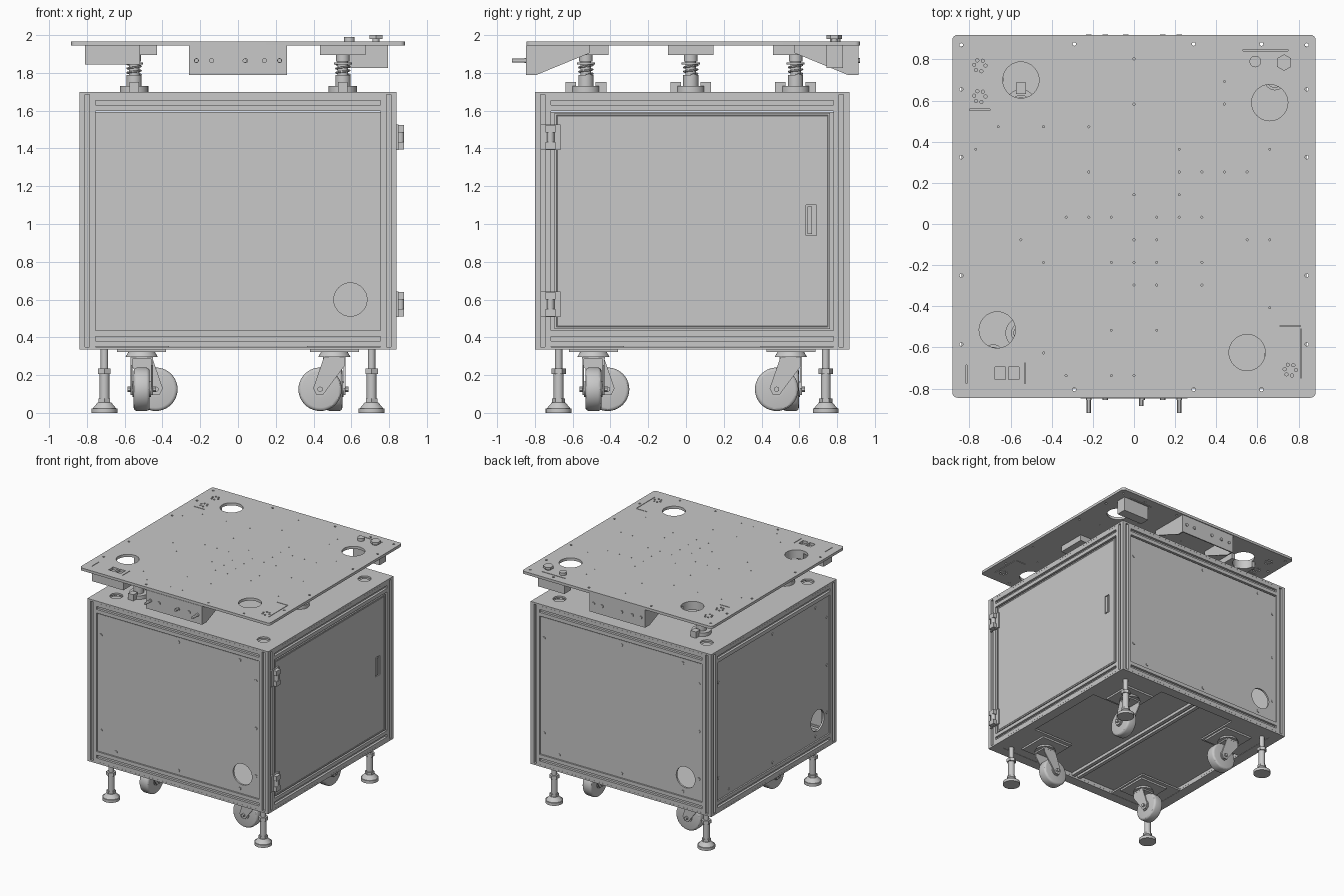
import bpy, bmesh, math
from mathutils import Matrix, Vector

if "Cube" in bpy.data.objects:
    bpy.data.objects.remove(bpy.data.objects["Cube"])

GREY = (0.58, 0.58, 0.58, 1)
metal = bpy.data.materials.new("plain_grey")
metal.use_nodes = True
metal.diffuse_color = GREY
metal.node_tree.nodes["Principled BSDF"].inputs["Base Color"].default_value = GREY
MID = 0.0325   # depth centre of the cabinet
made = []


def finish(name, bm, matrix=None):
    bmesh.ops.recalc_face_normals(bm, faces=bm.faces)
    me = bpy.data.meshes.new(name)
    bm.to_mesh(me)
    bm.free()
    if matrix:
        me.transform(matrix)
    me.materials.append(metal)
    ob = bpy.data.objects.new(name, me)
    bpy.context.collection.objects.link(ob)
    made.append(ob)
    return ob


def add_box(bm, lo, hi):
    lo, hi = Vector(lo), Vector(hi)
    m = Matrix.Translation((lo + hi) / 2) @ Matrix.Diagonal((*(hi - lo), 1))
    bmesh.ops.create_cube(bm, size=1, matrix=m)


def add_cyl(bm, c, r, h, axis="z", r2=None, n=32):
    turn = Matrix.Rotation(-math.pi / 2, 4, "X") if axis == "y" else Matrix()
    bmesh.ops.create_cone(bm, cap_ends=True, segments=n, radius1=r, depth=h,
                          radius2=r if r2 is None else r2,
                          matrix=Matrix.Translation(c) @ turn)


def box(name, lo, hi, matrix=None):
    bm = bmesh.new()
    add_box(bm, lo, hi)
    return finish(name, bm, matrix)


def cyl(name, c, r, h, axis="z", r2=None, n=32, matrix=None):
    bm = bmesh.new()
    add_cyl(bm, c, r, h, axis, r2, n)
    return finish(name, bm, matrix)


def prism(name, pts, axis, lo, hi, matrix=None):
    place = {"x": lambda a, b, t: (t, a, b), "y": lambda a, b, t: (a, t, b),
             "z": lambda a, b, t: (a, b, t)}[axis]
    bm = bmesh.new()
    ends = [[bm.verts.new(place(a, b, t)) for a, b in pts] for t in (lo, hi)]
    for ring in ends:
        bm.faces.new(ring)
    for i in range(len(pts)):
        j = (i + 1) % len(pts)
        bm.faces.new((ends[0][i], ends[0][j], ends[1][j], ends[1][i]))
    return finish(name, bm, matrix)


def slotted_beam(name, a, b, axis, lo, hi, half=0.0425, slot=0.012, depth=0.02):
    side = [(-half, -half), (-slot, -half), (-slot, depth - half),
            (slot, depth - half), (slot, -half)]
    pts = []
    for k in range(4):
        c, s = round(math.cos(k * math.pi / 2)), round(math.sin(k * math.pi / 2))
        pts += [(a + c * u - s * v, b + s * u + c * v) for u, v in side]
    return prism(name, pts, axis, lo, hi)


def cut(ob, bm):
    tool = finish("cutter", bm)
    tool.hide_render = True
    mod = ob.modifiers.new("holes", "BOOLEAN")
    mod.operation, mod.solver, mod.object = "DIFFERENCE", "EXACT", tool
    dg = bpy.context.evaluated_depsgraph_get()
    me = bpy.data.meshes.new_from_object(ob.evaluated_get(dg))
    ob.modifiers.clear()
    ob.data = me
    made.remove(tool)
    bpy.data.objects.remove(tool)


def add_ports(bm):
    for x, y in ((-0.55, 0.70), (0.66, 0.59), (-0.665, -0.515), (0.55, -0.625)):
        add_cyl(bm, (x, y, 1.93), 0.088, 0.12, n=40)


# Cabinet frame: slotted posts and rails
PX, PY = 0.7975, 0.79
for sx in (-1, 1):
    for sy in (-1, 1):
        slotted_beam("corner_post", sx * PX, MID + sy * PY, "z", 0.35, 1.69)
for z in (0.393, 1.642):
    for s in (-1, 1):
        slotted_beam("cross_rail", MID + s * PY, z, "x", -0.755, 0.755)
        slotted_beam("side_rail", s * PX, z, "y", MID - 0.7475, MID + 0.7475)
slotted_beam("floor_beam", 0, 0.393, "y", MID - 0.7475, MID + 0.7475)
box("floor_panel", (-0.77, MID - 0.76, 0.375), (0.77, MID + 0.76, 0.385))
skirt = box("bottom_skirt", (-0.84, MID - 0.8325, 0.335), (0.84, MID + 0.8325, 0.35))
bm = bmesh.new()
add_box(bm, (-0.755, MID - 0.7475, 0.3), (0.755, MID + 0.7475, 0.4))
cut(skirt, bm)

# Cabinet top with four round wells over the feet
top = box("cabinet_top", (-0.84, MID - 0.8325, 1.685), (0.84, MID + 0.8325, 1.70))
wells = [(sx * 0.685, MID + sy * 0.67) for sx in (-1, 1) for sy in (-1, 1)]
bm = bmesh.new()
for x, y in wells:
    add_cyl(bm, (x, y, 1.69), 0.05, 0.1)
cut(top, bm)
for x, y in wells:
    cyl("well_cup", (x, y, 1.667), 0.04, 0.03)

# Screwed panels on three sides, each with a round cable hole
screws = [(-0.72, 1.42), (-0.72, 0.62), (0.72, 1.42), (0.72, 1.02), (0.72, 0.62),
          (0, 1.555), (0.57, 1.555), (-0.58, 0.475), (0, 0.475), (0.57, 0.475)]
for name, angle, reach, half in (("front", 0, PY, 0.755), ("back", math.pi, PY, 0.755),
                                 ("right", -math.pi / 2, PX, 0.7475)):
    m = Matrix.Translation((0, MID, 0)) @ Matrix.Rotation(angle, 4, "Z")
    panel = box(name + "_panel", (-half, -reach - 0.032, 0.437),
                (half, -reach - 0.017, 1.592))
    bm = bmesh.new()
    add_cyl(bm, (0.595, -reach, 0.6), 0.088, 0.2, "y")
    cut(panel, bm)
    panel.data.transform(m)
    for x, z in screws:
        cyl(name + "_screw", (x, -reach - 0.033, z), 0.012, 0.008, "y", n=8, matrix=m)

# Door with a thin rim groove, a recessed pull and two hinges
bm = bmesh.new()
add_box(bm, (0.82, -0.695, 0.445), (0.836, 0.762, 1.587))
bm.normal_update()
face = [f for f in bm.faces if f.normal.x > 0.9]
bmesh.ops.inset_region(bm, faces=face, thickness=0.014)
bmesh.ops.inset_region(bm, faces=face, thickness=0.003, depth=-0.002)
bmesh.ops.inset_region(bm, faces=face, thickness=0.003, depth=0.002)
door = finish("door", bm)
bm = bmesh.new()
add_box(bm, (0.826, 0.635, 0.94), (0.85, 0.69, 1.10))
cut(door, bm)
box("door_pull", (0.824, 0.642, 0.947), (0.836, 0.668, 1.093))
for z in (0.575, 1.46):
    box("hinge_leaf", (0.835, -0.77, z - 0.068), (0.85, -0.665, z + 0.068))
    cyl("hinge_barrel", (0.86, -0.717, z), 0.02, 0.125, n=16)
    for s in (-1, 1):
        box("hinge_knuckle", (0.845, -0.745, z + s * 0.045 - 0.02),
            (0.88, -0.69, z + s * 0.045 + 0.02))

# Levelling feet
for sx in (-1, 1):
    for sy in (-1, 1):
        x, y = sx * 0.707, MID + sy * 0.707
        cyl("foot_pad", (x, y, 0.012), 0.068, 0.024)
        cyl("foot_cone", (x, y, 0.04), 0.062, 0.032, r2=0.035)
        cyl("foot_nut", (x, y, 0.065), 0.035, 0.024, n=6)
        cyl("foot_sleeve", (x, y, 0.14), 0.026, 0.14, n=20)
        cyl("lock_nut", (x, y, 0.22), 0.038, 0.028, n=6)
        cyl("foot_rod", (x, y, 0.28), 0.02, 0.16, n=20)

# Swivel casters on corner plates, each turned a quarter from the last
fork = [(-0.055, 0.295), (0.055, 0.295), (0.112, 0.13), (0.095, 0.095),
        (0.06, 0.095), (0.035, 0.13), (-0.055, 0.25)]
for k, (x, y) in enumerate(((0.51, 0.555), (-0.51, 0.555), (-0.51, -0.49), (0.51, -0.49))):
    m = Matrix.Translation((x, y, 0)) @ Matrix.Rotation((k - 1) * math.pi / 2, 4, "Z")
    cx, cy = math.copysign(0.56, x), MID + math.copysign(0.555, y)
    box("corner_plate", (cx - 0.195, cy - 0.193, 0.337), (cx + 0.195, cy + 0.193, 0.351))
    box("caster_plate", (-0.13, -0.13, 0.322), (0.13, 0.13, 0.337), m)
    cyl("caster_swivel", (0, 0, 0.31), 0.085, 0.026, r2=0.07, matrix=m)
    box("fork_crown", (-0.055, -0.06, 0.285), (0.055, 0.06, 0.3), m)
    for s in (-1, 1):
        prism("fork_arm", fork, "y", s * 0.054 - 0.005, s * 0.054 + 0.005, m)
    bm = bmesh.new()
    add_cyl(bm, (0.075, 0, 0.125), 0.115, 0.085, "y", n=40)
    rims = [e for e in bm.edges if any(len(f.verts) > 4 for f in e.link_faces)]
    bmesh.ops.bevel(bm, geom=rims, offset=0.018, segments=3, affect="EDGES", profile=0.5)
    finish("caster_wheel", bm, m)
    cyl("wheel_hub", (0.075, 0, 0.125), 0.04, 0.098, "y", n=24, matrix=m)
    cyl("wheel_axle", (0.075, 0, 0.125), 0.015, 0.15, "y", n=6, matrix=m)

# Three sprung posts that carry the table plate
for x, y in ((-0.55, -0.53), (-0.55, 0.58), (0.555, 0.025)):
    cyl("post_base", (x, y, 1.715), 0.075, 0.03)
    for s in (-1, 1):
        box("base_stop", (x - 0.025, y + s * 0.08 - 0.028, 1.70),
            (x + 0.025, y + s * 0.08 + 0.028, 1.752))
    cyl("post_sleeve", (x, y, 1.755), 0.04, 0.07)
    cyl("post_rod", (x, y, 1.83), 0.028, 0.14)
    cyl("post_collar", (x, y, 1.85), 0.048, 0.012)
    cyl("post_head", (x, y, 1.88), 0.036, 0.04)
    mount = box("post_mount", (x - 0.12, y - 0.12, 1.895), (x + 0.12, y + 0.12, 1.945))
    bm = bmesh.new()
    add_ports(bm)
    cut(mount, bm)
    cu = bpy.data.curves.new("post_spring", "CURVE")
    cu.dimensions, cu.bevel_depth, cu.bevel_resolution = "3D", 0.005, 1
    sp = cu.splines.new("POLY")
    sp.points.add(40)
    for i, p in enumerate(sp.points):
        t = i * math.pi / 8
        p.co = (x + 0.036 * math.cos(t), y + 0.036 * math.sin(t), 1.79 + i * 0.0014, 1)
    cu.materials.append(metal)
    bpy.context.collection.objects.link(bpy.data.objects.new("post_spring", cu))

# Table plate with large ports, drilled holes and slots
bm = bmesh.new()
add_box(bm, (-0.883, -0.845, 1.945), (0.883, 0.92, 1.967))
uprights = [e for e in bm.edges if abs(e.verts[0].co.z - e.verts[1].co.z) > 0.01]
bmesh.ops.bevel(bm, geom=uprights, offset=0.025, segments=4, affect="EDGES", profile=0.5)
plate = finish("table_plate", bm)
bm = bmesh.new()
add_ports(bm)
pitch = 0.11
drill = [(0, 1.3), (0, 5.3), (0, 7.3), (4, 5.3), (4, 6.3), (-6, 4.3), (-4, 4.3), (-2, 4.3),
         (-7, 3.3), (-2, 2.3), (2, 2.3), (3, 2.3), (4, 2.3), (5, 2.3), (2, 3.3), (6, 3.3),
         (2, 1.3), (-3, 0.3), (-2, 0.3), (-1, 0.3), (1, 0.3), (2, 0.3), (3, 0.3), (-5, -0.7),
         (0, -0.7), (1, -0.7), (5, -0.7), (6, -0.7), (-4, -1.7), (-1, -1.7), (0, -1.7),
         (1, -1.7), (3, -1.7), (0, -2.7), (1, -2.7), (3, -2.7), (6, -3.7), (-1, -4.7),
         (1, -4.7), (-4, -5.7), (-3, -6.7), (-1, -6.7), (0, -6.7)]
holes = [(i * pitch, j * pitch, 0.005) for i, j in drill]
holes += [(s * 0.84, y, 0.009) for s in (-1, 1) for y in (-0.585, -0.25, 0.325, 0.655, 0.87)]
holes += [(x, y, 0.009) for x in (-0.29, 0.29, 0.62) for y in (-0.805, 0.875)]
for cx, cy in ((-0.75, 0.77), (-0.75, 0.62), (0.76, -0.71)):
    holes += [(cx + 0.028 * math.cos(a), cy + 0.028 * math.sin(a), 0.008) for a in range(6)]
for x, y, r in holes:
    add_cyl(bm, (x, y, 1.955), r, 0.1, n=8)
for x, y, w, d in ((-0.75, 0.555, 0.1, 0.006), (0.64, 0.845, 0.22, 0.006), (-0.815, -0.73, 0.005, 0.09),
                   (-0.53, -0.725, 0.005, 0.1), (-0.65, -0.725, 0.05, 0.06), (-0.585, -0.725, 0.05, 0.06),
                   (0.76, -0.497, 0.1, 0.005), (0.812, -0.63, 0.005, 0.24)):
    add_box(bm, (x - w / 2, y - d / 2, 1.9), (x + w / 2, y + d / 2, 2))
cut(plate, bm)

# Front and back connector brackets with sloped cheeks
cheek = [(-0.845, 1.945), (-0.845, 1.79), (-0.79, 1.79), (-0.51, 1.905), (-0.51, 1.945)]
for name, angle in (("front", 0), ("back", math.pi)):
    m = Matrix.Translation((0, MID, 0)) @ Matrix.Rotation(angle, 4, "Z") @ Matrix.Translation((0, -MID, 0))
    box(name + "_bracket_face", (-0.26, -0.848, 1.79), (0.26, -0.838, 1.945), m)
    for s in (-1, 1):
        prism(name + "_bracket_cheek", cheek, "x", s * 0.255 - 0.005, s * 0.255 + 0.005, m)
    for x in (-0.22, -0.14, 0.04, 0.14, 0.22):
        cyl(name + "_bracket_screw", (x, -0.85, 1.865), 0.013, 0.012, "y", n=12, matrix=m)
for x, length in ((-0.22, 0.08), (0.035, 0.045), (0.22, 0.08)):
    cyl("locating_pin", (x, -0.84 - length / 2, 1.865), 0.011, length, "y", n=12)

# Under-plate boxes and the knobs on the rear corner
box("socket_box", (-0.81, -0.78, 1.845), (-0.52, -0.67, 1.945))
box("switch_box", (0.55, 0.745, 1.825), (0.795, 0.83, 1.945))
cyl("knob_stem", (0.73, 0.785, 1.975), 0.018, 0.025)
cyl("knob_cap", (0.73, 0.785, 1.99), 0.04, 0.02, n=6)
cyl("small_knob", (0.59, 0.79, 1.977), 0.028, 0.024, n=24)

# Smooth the round parts, keep edges sharp
bpy.ops.object.select_all(action="DESELECT")
for ob in made:
    ob.select_set(True)
bpy.context.view_layer.objects.active = made[0]
bpy.ops.object.shade_smooth_by_angle(angle=math.radians(30))
